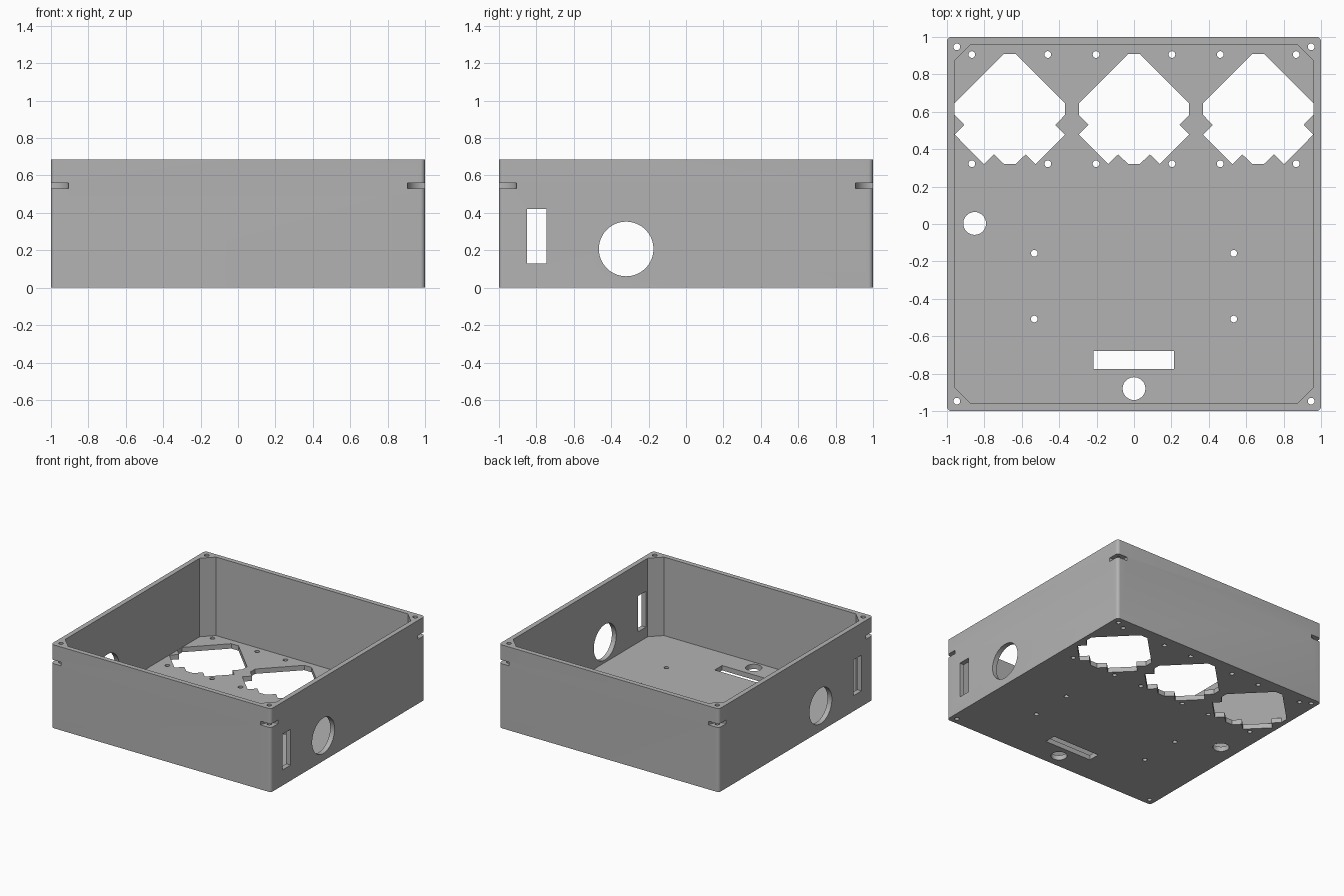
import bpy, bmesh, math
from mathutils import Matrix

if "Cube" in bpy.data.objects:
    bpy.data.objects.remove(bpy.data.objects["Cube"])

HEIGHT, FLOOR, INNER = 0.685, 0.04, 0.96

grey = bpy.data.materials.new("plain grey")
grey.use_nodes = True
colour = (0.45, 0.45, 0.45, 1)
grey.diffuse_color = colour
grey.node_tree.nodes["Principled BSDF"].inputs["Base Color"].default_value = colour


def prism(name, outline, low, high, along_x=False):
    """Extrude a 2D outline along z, or a (y, z) outline along x."""
    bm = bmesh.new()
    face = bm.faces.new([bm.verts.new((a, b, low)) for a, b in outline])
    top = bmesh.ops.extrude_face_region(bm, geom=[face])["geom"]
    bmesh.ops.translate(bm, vec=(0, 0, high - low),
                        verts=[v for v in top if isinstance(v, bmesh.types.BMVert)])
    if along_x:
        cycle = Matrix(((0, 0, 1), (1, 0, 0), (0, 1, 0)))
        bmesh.ops.transform(bm, matrix=cycle.to_4x4(), verts=bm.verts)
    bmesh.ops.recalc_face_normals(bm, faces=bm.faces)
    mesh = bpy.data.meshes.new(name)
    bm.to_mesh(mesh)
    bm.free()
    mesh.materials.append(grey)
    obj = bpy.data.objects.new(name, mesh)
    bpy.context.collection.objects.link(obj)
    return obj


def circle(x, y, r, n=32):
    return [(x + r * math.cos(2 * math.pi * i / n),
             y + r * math.sin(2 * math.pi * i / n)) for i in range(n)]


def rect(x0, x1, y0, y1):
    return [(x0, y0), (x1, y0), (x1, y1), (x0, y1)]


def rounded_square(half, r, steps):
    """Square with round corners; one step gives chamfers."""
    points = []
    for q, (sx, sy) in enumerate([(1, 1), (-1, 1), (-1, -1), (1, -1)]):
        for i in range(steps + 1):
            a = math.pi / 2 * (q + i / steps)
            points.append((sx * (half - r) + r * math.cos(a),
                           sy * (half - r) + r * math.sin(a)))
    return points


# Outer body
box = prism("enclosure_box", rounded_square(1, 0.025, 8), 0, HEIGHT)
bpy.context.view_layer.objects.active = box
box.select_set(True)


def cut(outline, low=-0.1, high=FLOOR + 0.03, along_x=False):
    cutter = prism("cutter", outline, low, high, along_x)
    cutter.hide_render = True
    mod = box.modifiers.new("cut", 'BOOLEAN')
    mod.operation, mod.solver, mod.object = 'DIFFERENCE', 'EXACT', cutter
    bpy.ops.object.modifier_apply(modifier=mod.name)
    bpy.data.objects.remove(cutter)


# Cavity with chamfered corner posts
cut(rounded_square(INNER, 0.088, 1), FLOOR, 1)

# Corner screw holes and the nut slots below the rim
for sx in (-1, 1):
    for sy in (-1, 1):
        cut(circle(sx, sy, 0.093, 48), 0.53, 0.56)
        cut(circle(sx * 0.947, sy * 0.947, 0.018, 24), -0.1, 1)

# Three notched openings in the floor, each with four screw holes
half = [(0.03, 0.32), (0.085, 0.372), (0.138, 0.32), (0.295, 0.478), (0.243, 0.53),
        (0.295, 0.583), (0.295, 0.645), (0.033, 0.908)]
for cx in (-0.664, 0, 0.664):
    cut([(cx + x, y) for x, y in half] + [(cx - x, y) for x, y in reversed(half)])
    for dx in (-0.203, 0.203):
        for y in (0.322, 0.906):
            cut(circle(cx + dx, y, 0.018, 24))

# Board mounting holes, cable holes and slot in the floor
for x in (-0.533, 0.533):
    for y in (-0.157, -0.508):
        cut(circle(x, y, 0.018, 24))
cut(circle(-0.852, 0.003, 0.061))
cut(circle(0, -0.88, 0.061))
cut(rect(-0.217, 0.215, -0.776, -0.68))

# Round port and upright slot through both side walls
cut(circle(-0.32, 0.207, 0.146, 64), -1.2, 1.2, True)
cut(rect(-0.85, -0.745, 0.128, 0.422), -1.2, 1.2, True)

bpy.ops.object.shade_smooth_by_angle(angle=math.radians(30))
